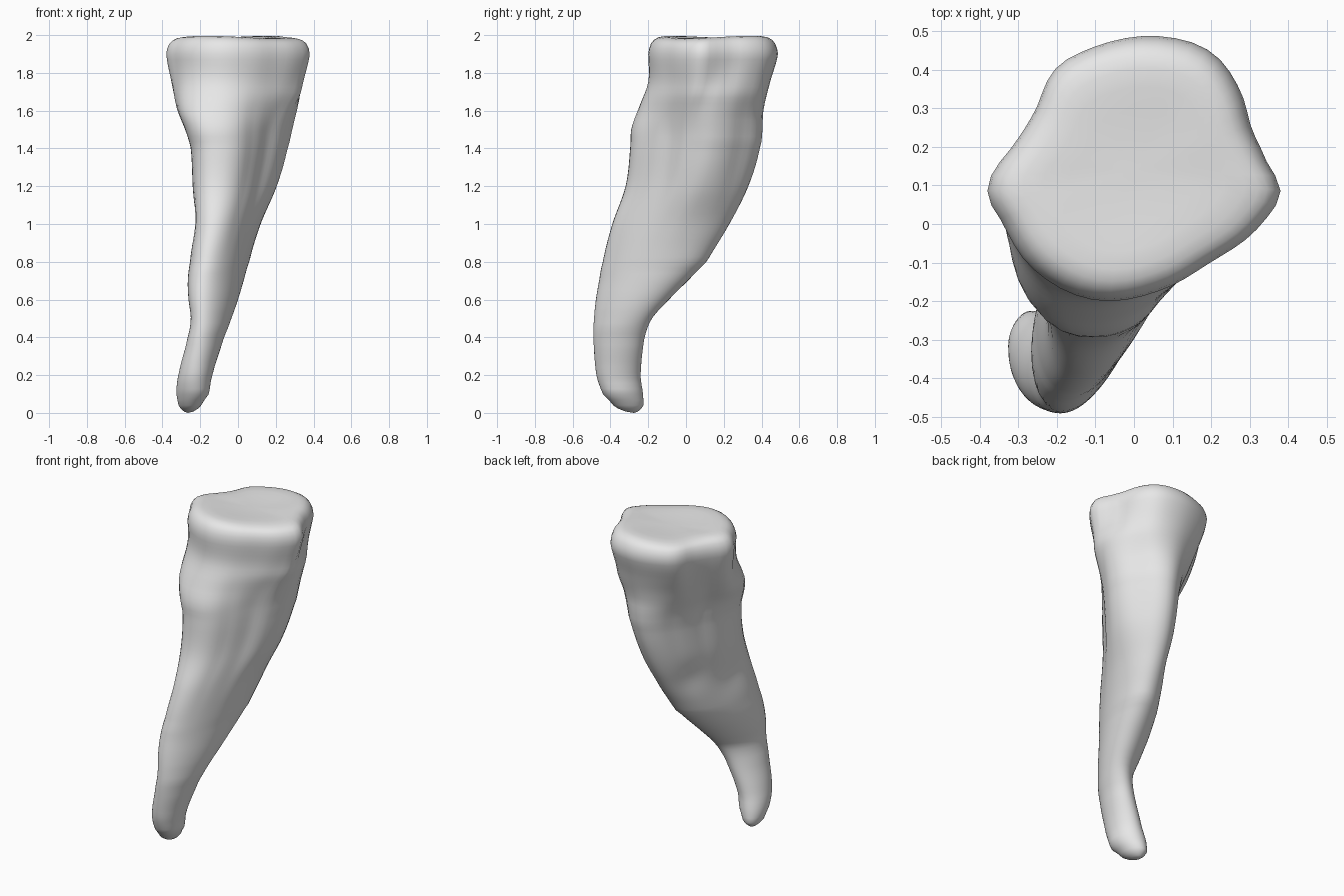
import bpy, bmesh
from math import sin, cos, pi, sqrt, atan2, hypot, exp
from mathutils import Vector

cube = bpy.data.objects.get("Cube")
if cube:
    bpy.data.objects.remove(cube, do_unlink=True)

SIDES, LAYERS = 56, 64

# Height, then x and y extents of the root at that height
SECTIONS = [
    (0.04, -.315, -.195, -.385, -.225), (0.1, -.326, -.155, -.44, -.228),
    (0.2, -.315, -.135, -.475, -.24), (0.4, -.267, -.075, -.49, -.22),
    (0.5, -.25, -.035, -.487, -.18), (0.6, -.262, 0, -.477, -.09),
    (0.7, -.266, .03, -.46, .01), (0.8, -.254, .06, -.44, .11),
    (1.0, -.232, .12, -.39, .23), (1.2, -.24, .205, -.32, .33),
    (1.4, -.25, .262, -.296, .39), (1.5, -.28, .287, -.29, .405),
    (1.6, -.322, .312, -.255, .41), (1.75, -.352, .345, -.2, .445),
    (1.9, -.38, .38, -.2, .487)]

# Five-cornered outline of the crown
CROWN = [(-.38, .09), (-.34, .0), (-.26, -.12), (-.1, -.2), (.08, -.17),
         (.2, -.1), (.33, .0), (.38, .085), (.345, .16), (.305, .25), (.275, .35),
         (.2, .45), (.08, .49), (-.1, .465), (-.2, .41), (-.255, .3), (-.31, .21)]

# Angular outline of the middle, with a ridge on the left side
MIDDLE = [(-.265, -.08), (-.25, -.2), (-.2, -.27), (-.1, -.295), (0, -.265),
          (.07, -.19), (.15, -.08), (.24, .04), (.27, .12), (.25, .21), (.19, .29),
          (.12, .37), (.04, .397), (-.04, .36), (-.11, .27), (-.19, .12), (-.245, .02)]

# Shallow dents in the back: position and depth
DENTS = [(-.25, .1, 1.55, .014), (-.13, .13, 1.05, .012), (-.23, -.15, 1.0, .016)]


def spline(a, b, c, d, t):
    return b + .5 * t * (c - a + t * (2 * a - 5 * b + 4 * c - d + t * (3 * (b - c) + d - a)))


def smooth(lo, hi, v):
    t = min(max((v - lo) / (hi - lo), 0), 1)
    return t * t * (3 - 2 * t)


def section_at(z):
    i = max(k for k in range(len(SECTIONS) - 1) if SECTIONS[k][0] <= z + 1e-6)
    lo, hi = SECTIONS[i], SECTIONS[i + 1]
    before, after = SECTIONS[max(i - 1, 0)], SECTIONS[min(i + 2, len(SECTIONS) - 1)]
    t = (z - lo[0]) / (hi[0] - lo[0])
    return [spline(before[k], lo[k], hi[k], after[k], t) for k in range(1, 5)]


def to_polar(outline):
    """Outline as radius by angle, scaled to a unit box."""
    xs, ys = zip(*outline)
    cx, cy = (min(xs) + max(xs)) / 2, (min(ys) + max(ys)) / 2
    unit = [((x - cx) / (max(xs) - cx), (y - cy) / (max(ys) - cy)) for x, y in outline]
    return sorted((atan2(y, x), hypot(x, y)) for x, y in unit)


def radius(polar, angle):
    n = len(polar)
    i = max((k for k in range(n) if polar[k][0] <= angle), default=-1)
    a0, a1 = polar[i][0], polar[(i + 1) % n][0]
    t = ((angle - a0) % (2 * pi)) / ((a1 - a0) % (2 * pi))
    return spline(*[polar[(i + k) % n][1] for k in (-1, 0, 1, 2)], t)


crown, belly = to_polar(CROWN), to_polar(MIDDLE)


def fit(v, vals, lo, hi):
    return lo + (hi - lo) * (v - min(vals)) / (max(vals) - min(vals))


def ring_points(z):
    x0, x1, y0, y1 = section_at(z)
    skew = min(max(1.4 * z - .29, -.15), .42)
    to_belly, to_crown = smooth(.75, 1.35, z), smooth(1.45, 1.88, z)
    unit = []
    for k in range(SIDES):
        a = -pi + 2 * pi * (k + .5) / SIDES
        r = sqrt((1 - skew ** 2) / (1 - skew * sin(2 * a)))
        r += (radius(belly, a) - r) * to_belly
        r += (radius(crown, a) - r) * to_crown
        unit.append((r * cos(a), r * sin(a)))
    xs, ys = zip(*unit)
    return [Vector((fit(x, xs, x0, x1), fit(y, ys, y0, y1), z)) for x, y in unit]


# Body rings from tip to crown
rings = [ring_points(.04 + 1.86 * i / LAYERS) for i in range(LAYERS + 1)]
for ring in rings:
    for p in ring:
        for x, y, z, depth in DENTS:
            fall = exp(-(p - Vector((x, y, z))).length_squared / .01)
            p += Vector((.7, -.7, 0)) * depth * fall

# Rounded rim and shallow dished top
centre = Vector((0, .14, 0))
for scale, z in [(.985, 1.93), (.955, 1.955), (.91, 1.972), (.85, 1.983), (.76, 1.989),
                 (.62, 1.988), (.45, 1.984), (.25, 1.98), (.1, 1.979)]:
    ring = []
    for p in rings[LAYERS]:
        q = centre + (p - centre) * scale
        a = atan2(q.y - centre.y, q.x)
        q.z = z + .012 * cos(2 * a - 1.8) * min(1, (1 - scale) * 6) * scale ** 2
        ring.append(q)
    rings.append(ring)

# Rounded tip
tip = Vector((-.265, -.275, 0))
low = rings[0]
for scale, z in [(.75, .022), (.4, .007)]:
    ring = [tip + (p - tip) * scale for p in low]
    for p in ring:
        p.z = z
    rings.insert(0, ring)

bm = bmesh.new()
grid = [[bm.verts.new(p) for p in ring] for ring in rings]
for lower, upper in zip(grid, grid[1:]):
    for k in range(SIDES):
        n = (k + 1) % SIDES
        bm.faces.new((lower[k], lower[n], upper[n], upper[k]))
for ring, point in ((grid[0], tip), (grid[-1], Vector((0, .14, 1.979)))):
    end = bm.verts.new(point)
    for k in range(SIDES):
        bm.faces.new((ring[k], ring[(k + 1) % SIDES], end))
bmesh.ops.recalc_face_normals(bm, faces=bm.faces)
for f in bm.faces:
    f.smooth = True
mesh = bpy.data.meshes.new("tapered_root")
bm.to_mesh(mesh)
bm.free()
root = bpy.data.objects.new("tapered_root", mesh)
bpy.context.collection.objects.link(root)

# Plain grey material
grey = bpy.data.materials.new("light_grey")
grey.use_nodes = True
colour = (.8, .8, .8, 1)
grey.diffuse_color = colour
grey.node_tree.nodes["Principled BSDF"].inputs["Base Color"].default_value = colour
mesh.materials.append(grey)
